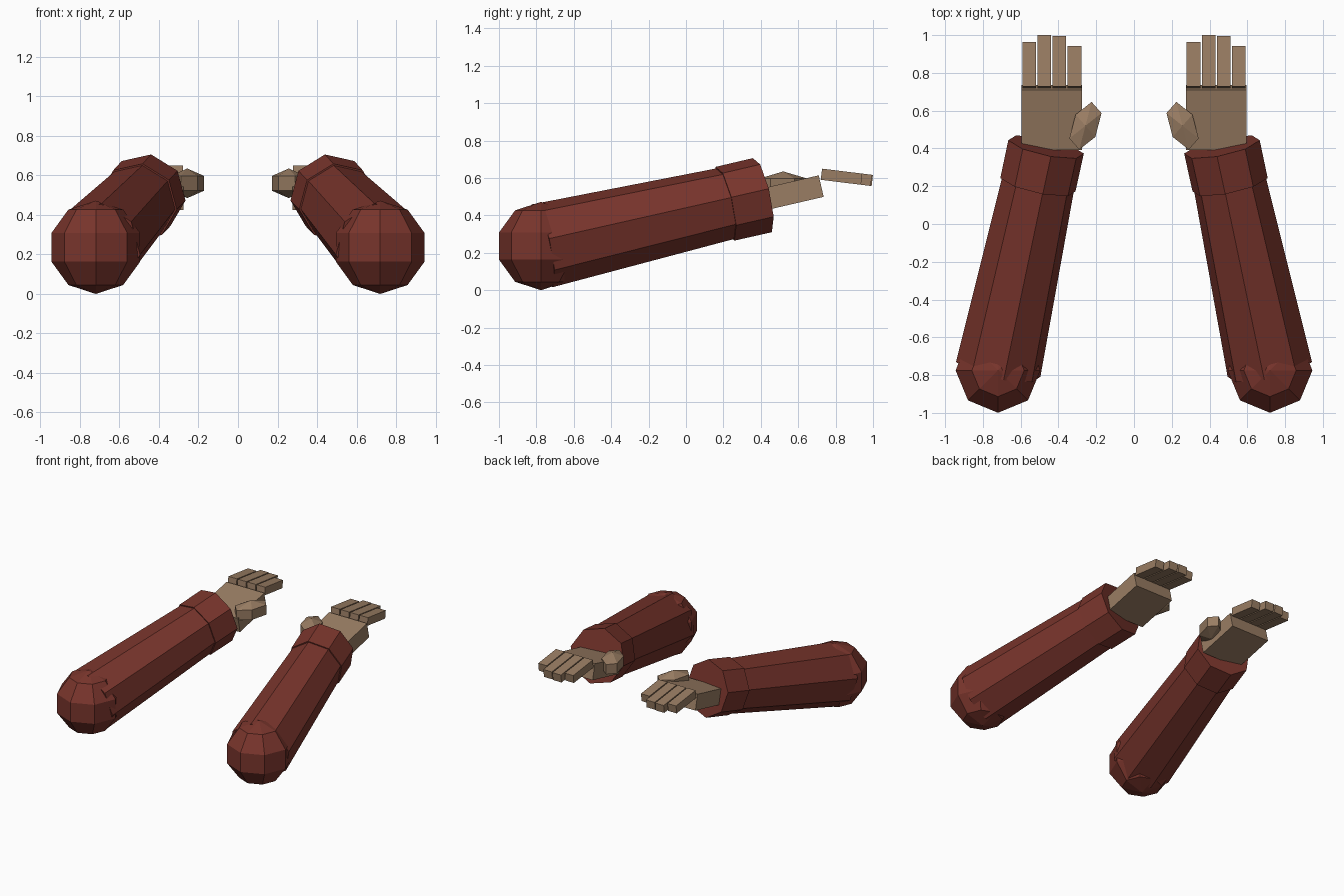
import bpy, bmesh, math
from mathutils import Vector, Matrix

if "Cube" in bpy.data.objects:
    bpy.data.objects.remove(bpy.data.objects["Cube"])


def material(name, color):
    m = bpy.data.materials.new(name)
    m.diffuse_color = (*color, 1)
    m.use_nodes = True
    m.node_tree.nodes["Principled BSDF"].inputs["Base Color"].default_value = m.diffuse_color
    return m


RED = material("sleeve_red", (0.19, 0.035, 0.025))
SKIN = material("skin", (0.32, 0.205, 0.125))


def finish(bm, name, mat, side=1):
    """Turn a bmesh into an object, mirrored in x when side is -1."""
    bmesh.ops.scale(bm, vec=(side, 1, 1), verts=bm.verts)
    bmesh.ops.recalc_face_normals(bm, faces=bm.faces)
    me = bpy.data.meshes.new(name)
    bm.to_mesh(me)
    bm.free()
    me.materials.append(mat)
    bpy.context.collection.objects.link(bpy.data.objects.new(name, me))


def ball(name, mat, side, segs, rings, matrix):
    bm = bmesh.new()
    bmesh.ops.create_uvsphere(bm, u_segments=segs, v_segments=rings, radius=1, matrix=matrix)
    finish(bm, name, mat, side)


def tube(name, mat, side, p0, p1, r0, r1, sides=8, roll=10):
    """Closed tapered prism from p0 to p1."""
    axis = (p1 - p0).normalized()
    across = axis.cross(Vector((0, 0, 1))).normalized()
    up = across.cross(axis)
    bm = bmesh.new()
    rows = []
    for p, r in ((p0, r0), (p1, r1)):
        angles = [math.radians(roll) + math.tau * k / sides for k in range(sides)]
        rows.append([bm.verts.new(p + r * (math.cos(a) * across + math.sin(a) * up)) for a in angles])
    for k in range(sides):
        n = (k + 1) % sides
        bm.faces.new((rows[0][k], rows[0][n], rows[1][n], rows[1][k]))
    bm.faces.new(rows[0])
    bm.faces.new(rows[1])
    finish(bm, name, mat, side)


def block(name, mat, center, size, pitch):
    """Box tilted about x by pitch degrees."""
    m = (Matrix.Translation(center) @ Matrix.Rotation(math.radians(pitch), 4, 'X')
         @ Matrix.Diagonal((*size, 1)))
    bm = bmesh.new()
    bmesh.ops.create_cube(bm, size=1, matrix=m)
    finish(bm, name, mat)


ELBOW = Vector((0.72, -0.775, 0.236))
AXIS = Vector((-0.215, 1, 0.23))


def along(y):
    return ELBOW + AXIS * (y - ELBOW.y)


# thumb: stretched and skewed six-sided ball
thumb = Matrix(((-0.0785, -0.0605, 0, 0.257),
                (0.129, -0.068, 0, 0.52),
                (0, 0, 0.075, 0.56),
                (0, 0, 0, 1)))

for side, label in ((1, "right"), (-1, "left")):
    # sleeve
    ball(f"{label}_elbow", RED, side, 8, 5,
         Matrix.Translation(ELBOW) @ Matrix.Scale(0.236, 4))
    tube(f"{label}_sleeve", RED, side, along(-0.77), along(0.3), 0.23, 0.193)
    tube(f"{label}_cuff", RED, side, along(0.208), along(0.408), 0.205, 0.206)

    # hand
    block(f"{label}_palm", SKIN, (side * 0.435, 0.564, 0.52), (0.32, 0.326, 0.118), 13)
    ball(f"{label}_thumb", SKIN, side, 6, 3, thumb)

    # fingers, same order in x on both hands
    for i, tip in enumerate((0.965, 1.0, 0.995, 0.943)):
        x = side * 0.435 + (i - 1.5) * 0.08
        length = (tip - 0.728) / math.cos(math.radians(7))
        mid = (tip + 0.728) / 2 - 0.004
        z = 0.62 - (mid - 0.724) * math.tan(math.radians(7))
        block(f"{label}_finger_{i + 1}", SKIN, (x, mid, z), (0.072, length, 0.06), -7)
